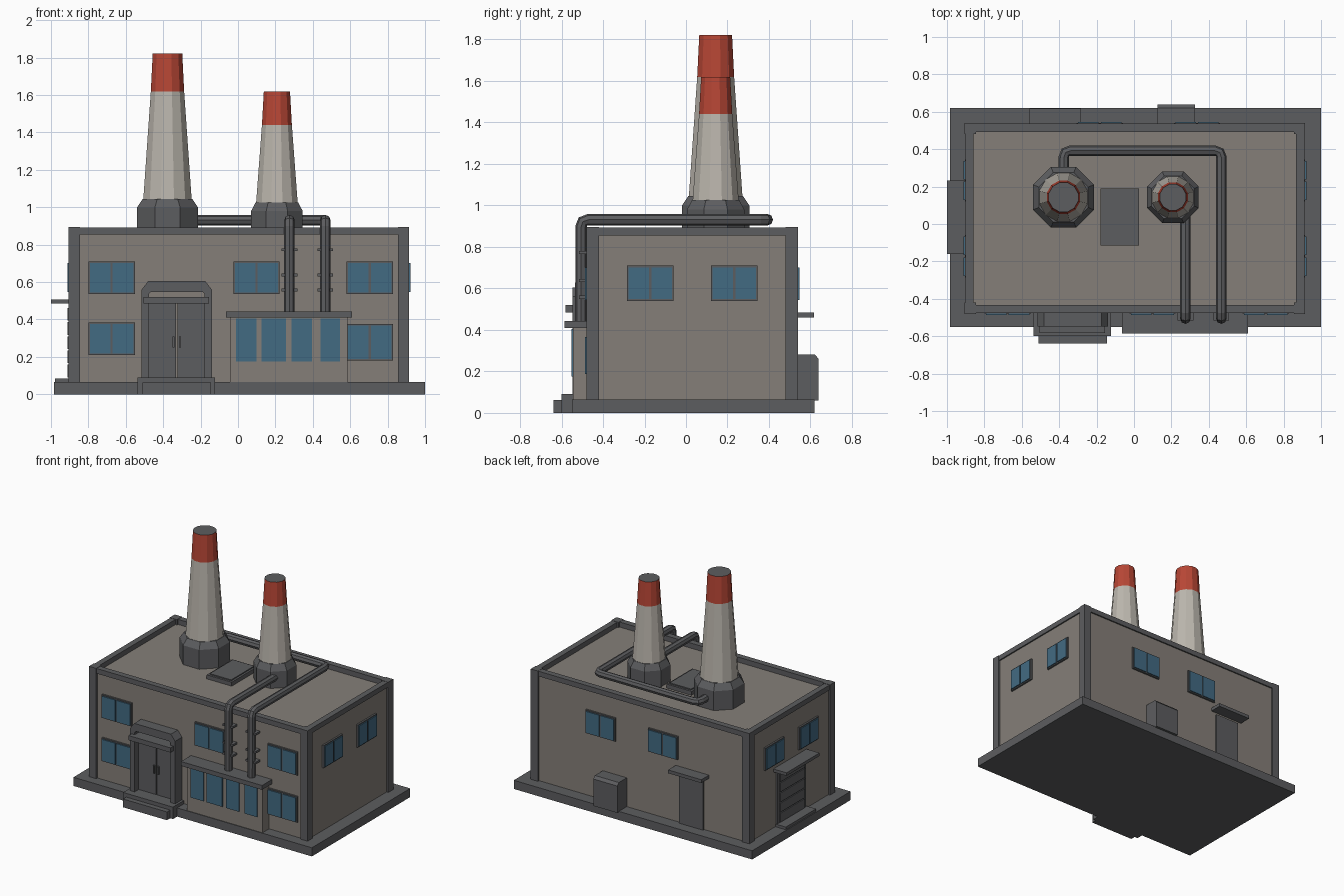
import bpy, bmesh, math
from mathutils import Vector

if "Cube" in bpy.data.objects:
    bpy.data.objects.remove(bpy.data.objects["Cube"])


def material(name, rgb):
    m = bpy.data.materials.new(name)
    m.diffuse_color = (*rgb, 1)
    m.use_nodes = True
    m.node_tree.nodes["Principled BSDF"].inputs["Base Color"].default_value = m.diffuse_color
    return m


TRIM = material("dark grey", (0.108, 0.110, 0.116))
WALL = material("warm grey", (0.235, 0.212, 0.190))
STACK = material("pale stone", (0.50, 0.47, 0.42))
RED = material("brick red", (0.48, 0.062, 0.036))
GLASS = material("blue glass", (0.055, 0.145, 0.225))


def finish(name, bm, *mats):
    bmesh.ops.recalc_face_normals(bm, faces=bm.faces)
    me = bpy.data.meshes.new(name)
    bm.to_mesh(me)
    bm.free()
    for m in mats:
        me.materials.append(m)
    ob = bpy.data.objects.new(name, me)
    bpy.context.collection.objects.link(ob)
    return ob


def boxes(name, mat, *bounds):
    """One object made of boxes given as (x0, x1, y0, y1, z0, z1)."""
    bm = bmesh.new()
    for x0, x1, y0, y1, z0, z1 in bounds:
        for v in bmesh.ops.create_cube(bm, size=1)["verts"]:
            v.co = ((x0 + x1) / 2 + v.co.x * (x1 - x0),
                    (y0 + y1) / 2 + v.co.y * (y1 - y0),
                    (z0 + z1) / 2 + v.co.z * (z1 - z0))
    return finish(name, bm, mat)


def prism(name, mat, profile, axis, a, b):
    """Extrude a 2D profile along x or y from a to b."""
    bm = bmesh.new()
    put = (lambda u, z: (a, u, z)) if axis == "x" else (lambda u, z: (u, a, z))
    face = bm.faces.new([bm.verts.new(put(u, z)) for u, z in profile])
    new = bmesh.ops.extrude_face_region(bm, geom=[face])["geom"]
    step = Vector((b - a, 0, 0)) if axis == "x" else Vector((0, b - a, 0))
    bmesh.ops.translate(bm, verts=[g for g in new if isinstance(g, bmesh.types.BMVert)], vec=step)
    return finish(name, bm, mat)


# Building limits: outer corners and recessed wall faces
X0, X1, Y0, Y1, Z0, Z1 = -0.905, 0.915, -0.48, 0.54, 0.065, 0.895
R, ROOF = 0.014, 0.855


def on_wall(side, u0, u1, z0, z1, a, b):
    """Box bounds on a wall, reaching from a to b outward of its face."""
    if side == "front":
        return (u0, u1, Y0 + R - b, Y0 + R - a, z0, z1)
    if side == "back":
        return (u0, u1, Y1 - R + a, Y1 - R + b, z0, z1)
    if side == "left":
        return (X0 + R - b, X0 + R - a, u0, u1, z0, z1)
    return (X1 - R + a, X1 - R + b, u0, u1, z0, z1)


# Base slab, walls, corner pillars and parapet
boxes("base_slab", TRIM, (-0.985, 1.0, -0.55, 0.62, 0, Z0))
boxes("walls", WALL, (X0 + R, X1 - R, Y0 + R, Y1 - R, Z0 - 0.01, ROOF))
W = 0.06
boxes("corner_pillars", TRIM, *[(x, x + W, y, y + W, Z0, Z1)
      for x in (X0, X1 - W) for y in (Y0, Y1 - W)])
P = 0.048
boxes("parapet", TRIM,
      (X0 + W, X1 - W, Y0 + 0.004, Y0 + P, ROOF, Z1 - 0.002),
      (X0 + W, X1 - W, Y1 - P, Y1 - 0.004, ROOF, Z1 - 0.002),
      (X0 + 0.004, X0 + P, Y0 + W, Y1 - W, ROOF, Z1 - 0.002),
      (X1 - P, X1 - 0.004, Y0 + W, Y1 - W, ROOF, Z1 - 0.002))

# Two-pane windows
windows = [("front", -0.80, 0.535, 0.71), ("front", -0.80, 0.21, 0.385),
           ("front", -0.025, 0.535, 0.71), ("front", 0.58, 0.535, 0.71),
           ("front", 0.58, 0.18, 0.375), ("back", -0.307, 0.535, 0.71),
           ("back", 0.213, 0.535, 0.71)]
windows += [(s, u, 0.54, 0.71) for s in ("left", "right") for u in (-0.285, 0.12)]
for side, u, z0, z1 in windows:
    w = 0.248 if side in ("front", "back") else 0.225
    boxes("window_frame", TRIM, on_wall(side, u, u + w, z0, z1, -0.01, 0.013))
    f, mid = 0.008, u + w / 2
    boxes("window_panes", GLASS,
          on_wall(side, u + f, mid - 0.006, z0 + f, z1 - f, 0, 0.02),
          on_wall(side, mid + 0.006, u + w - f, z0 + f, z1 - f, 0, 0.02))

# Entrance: steps, chamfered portal, canopy and double door
boxes("entrance_steps", TRIM, (-0.537, -0.122, -0.60, -0.47, 0, 0.09),
      (-0.51, -0.145, -0.638, -0.59, 0, 0.062))
prism("entrance_portal", TRIM,
      [(-0.515, 0.09), (-0.515, 0.56), (-0.48, 0.605), (-0.175, 0.605), (-0.14, 0.56),
       (-0.14, 0.09), (-0.178, 0.09), (-0.178, 0.535), (-0.188, 0.548), (-0.467, 0.548),
       (-0.477, 0.535), (-0.477, 0.09)], "y", -0.548, -0.46)
boxes("entrance_canopy", TRIM, (-0.505, -0.155, -0.582, -0.46, 0.485, 0.52))
boxes("door_leaves", TRIM, (-0.477, -0.331, -0.50, -0.46, 0.09, 0.485),
      (-0.324, -0.178, -0.50, -0.46, 0.09, 0.485))
boxes("door_handles", TRIM, *[(x, x + 0.01, -0.512, -0.495, 0.25, 0.31) for x in (-0.35, -0.315)])

# Projecting shopfront bay with flat canopy
boxes("front_bay", WALL, (-0.042, 0.585, -0.545, -0.46, Z0 - 0.01, 0.412))
boxes("bay_canopy", TRIM, (-0.065, 0.61, -0.585, -0.46, 0.41, 0.443))
boxes("bay_windows", GLASS, *[(a, b, -0.553, -0.54, 0.175, 0.405) for a, b in
      ((-0.01, 0.098), (0.126, 0.256), (0.286, 0.396), (0.44, 0.546))])

# Loading door on the left side
boxes("loading_step", TRIM, (-0.978, -0.88, -0.15, 0.21, 0.06, 0.085))
boxes("loading_canopy", TRIM, (-1.0, -0.88, -0.16, 0.233, 0.485, 0.508))
boxes("loading_frame", TRIM, on_wall("left", -0.135, 0.2, 0.085, 0.485, -0.01, 0.012))
boxes("loading_door_slats", TRIM, *[on_wall("left", -0.115, 0.18, 0.09 + i * 0.076,
      0.158 + i * 0.076, 0, 0.02) for i in range(5)])

# Back door, its canopy and the utility box
boxes("back_door", TRIM, on_wall("back", -0.52, -0.32, Z0, 0.44, -0.01, 0.014))
boxes("back_canopy", TRIM, (-0.56, -0.283, 0.51, 0.617, 0.46, 0.485))
prism("utility_box", TRIM, [(0.51, 0.06), (0.638, 0.06), (0.638, 0.262),
      (0.62, 0.282), (0.51, 0.282)], "x", 0.125, 0.325)

# Roof hatch with raised rim
boxes("hatch", TRIM, (-0.165, 0.013, -0.1, 0.175, 0.85, 0.893))
boxes("hatch_rim", TRIM, (-0.18, 0.028, -0.115, 0.19, 0.85, 0.885))


def lathe(name, x, y, rings, sides, mats, rule):
    """Faceted tower from (radius, height) rings; rule picks the material index."""
    bm = bmesh.new()
    loops = []
    for r, z in rings:
        r /= math.cos(math.pi / sides)
        loops.append([bm.verts.new((x + r * math.cos((i + 0.5) * math.tau / sides),
                                    y + r * math.sin((i + 0.5) * math.tau / sides), z))
                      for i in range(sides)])
    for lo, hi in zip(loops, loops[1:]):
        for i in range(sides):
            j = (i + 1) % sides
            bm.faces.new((lo[i], lo[j], hi[j], hi[i]))
    bm.faces.new(loops[0][::-1])
    bm.faces.new(loops[-1])
    bm.normal_update()
    for f in bm.faces:
        f.material_index = rule(f)
    return finish(name, bm, *mats)


# Chimneys: octagonal plinth, tapering shaft with red top band and dark cap
for x, base, shaft, heights in (
        (-0.377, (0.162, 0.132), (0.129, 0.089, 0.079), (1.0, 1.045, 1.62, 1.822)),
        (0.208, (0.138, 0.114), (0.111, 0.080, 0.070), (0.98, 1.025, 1.44, 1.62))):
    lathe("chimney_plinth", x, 0.143, [(base[0], 0.84), (base[0], heights[0]),
          (base[1], heights[1])], 8, (TRIM,), lambda f: 0)
    band = heights[2]
    lathe("chimney_shaft", x, 0.143, list(zip(shaft, heights[1:])), 12, (STACK, RED, TRIM),
          lambda f: 2 if f.normal.z > 0.9 else int(f.calc_center_median().z > band))


def pipe(name, points, r=0.028, bend=0.035):
    """Eight-sided pipe through the points, with cut corners."""
    pts = [Vector(p) for p in points]
    path = [pts[0]]
    for a, b, c in zip(pts, pts[1:], pts[2:]):
        p, q = b + (a - b).normalized() * bend, b + (c - b).normalized() * bend
        path += [p, (p + q) / 4 + b / 2, q]
    path.append(pts[-1])
    cu = bpy.data.curves.new(name, "CURVE")
    cu.dimensions = "3D"
    cu.bevel_depth, cu.bevel_resolution = r, 2
    cu.use_fill_caps = True
    sp = cu.splines.new("POLY")
    sp.points.add(len(path) - 1)
    for s, p in zip(sp.points, path):
        s.co = (*p, 1)
    sp.use_smooth = False
    cu.materials.append(TRIM)
    bpy.context.collection.objects.link(bpy.data.objects.new(name, cu))


# Pipes from the bay canopy over the parapet to the chimneys
PZ, PY = 0.931, -0.506
pipe("short_pipe", [(0.275, PY, 0.43), (0.275, PY, PZ), (0.275, 0.12, PZ)])
pipe("long_pipe", [(0.467, PY, 0.43), (0.467, PY, PZ), (0.467, 0.392, PZ),
                   (-0.375, 0.392, PZ), (-0.375, 0.25, PZ)])
boxes("pipe_brackets", TRIM, *[(x - 0.042, x + 0.042, -0.515, -0.46, z, z + 0.015)
      for x in (0.275, 0.467) for z in (0.55, 0.63, 0.765)])
